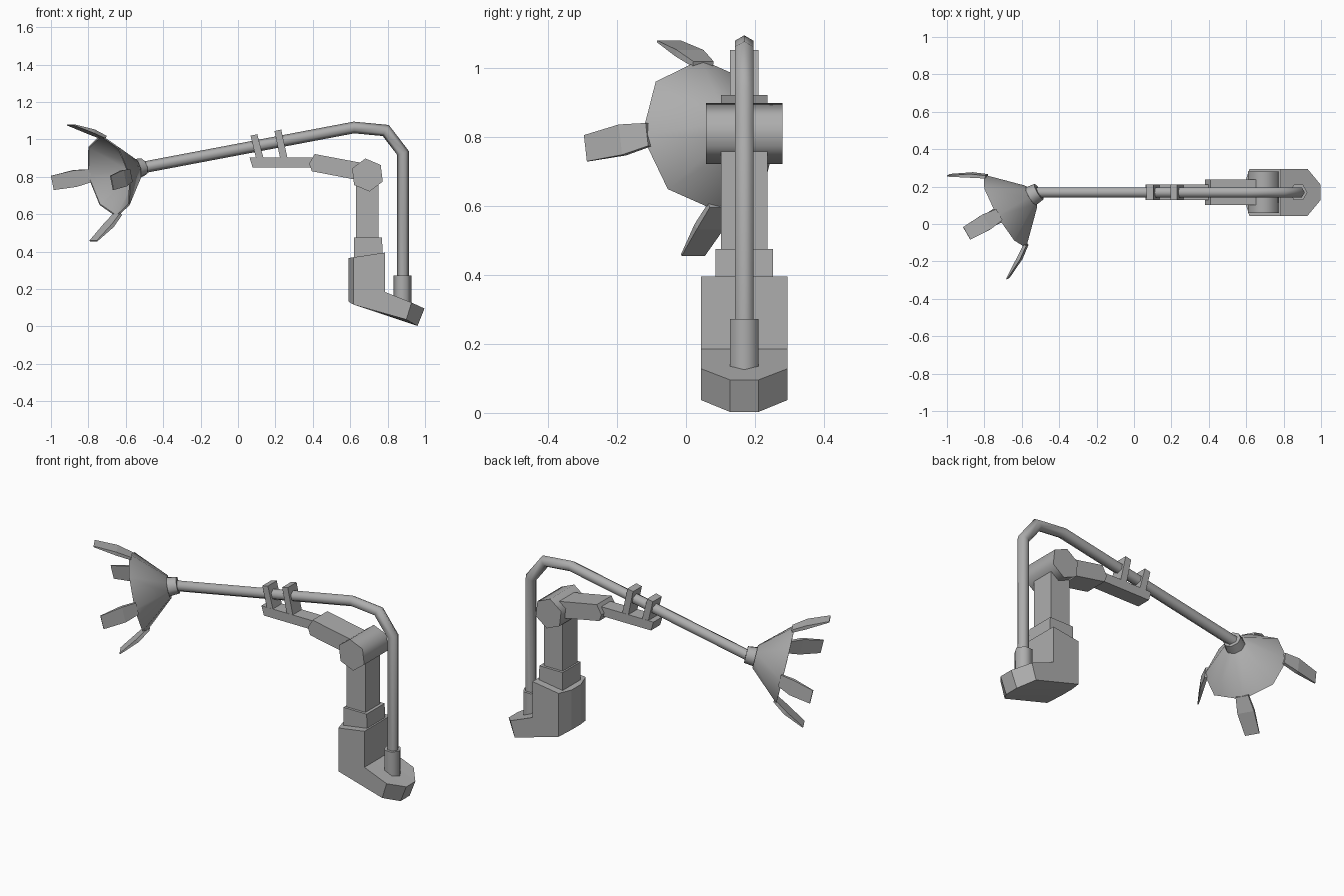
import bpy, bmesh, math
from mathutils import Vector

cube = bpy.data.objects.get("Cube")
if cube:
    bpy.data.objects.remove(cube)

grey = bpy.data.materials.new("plain grey")
grey.use_nodes = True
COLOUR = (0.42, 0.42, 0.42, 1)
grey.diffuse_color = COLOUR
grey.node_tree.nodes["Principled BSDF"].inputs["Base Color"].default_value = COLOUR

MID = 0.169  # y of the arm's centre plane


def loft(name, rings, smooth=None):
    """Skin a series of equal rings and cap both ends."""
    bm = bmesh.new()
    loops = [[bm.verts.new(p) for p in ring] for ring in rings]
    n = len(loops[0])
    for a, b in zip(loops, loops[1:]):
        for i in range(n):
            j = (i + 1) % n
            bm.faces.new((a[i], a[j], b[j], b[i]))
    bm.faces.new(loops[0])
    bm.faces.new(loops[-1])
    bmesh.ops.recalc_face_normals(bm, faces=bm.faces)
    mesh = bpy.data.meshes.new(name)
    bm.to_mesh(mesh)
    bm.free()
    mesh.materials.append(grey)
    obj = bpy.data.objects.new(name, mesh)
    bpy.context.collection.objects.link(obj)
    if smooth:
        bpy.ops.object.select_all(action='DESELECT')
        obj.select_set(True)
        bpy.context.view_layer.objects.active = obj
        bpy.ops.object.shade_smooth_by_angle(angle=math.radians(smooth))
    return obj


def plate(name, profile, half, smooth=None):
    """Extrude an x-z profile symmetrically about the centre plane."""
    return loft(name, [[(x, MID + s * half, z) for x, z in profile] for s in (-1, 1)], smooth)


def ring(centre, u, v, r, n, start=0.0):
    angles = [start + i * math.tau / n for i in range(n)]
    return [centre + r * (math.cos(t) * u + math.sin(t) * v) for t in angles]


X, Y, Z = Vector((1, 0, 0)), Vector((0, 1, 0)), Vector((0, 0, 1))

# Base: boot-shaped block with chamfered toe and heel
side = [(.617, .37), (.785, .395), (.785, .185), (.928, .128), (.90, .037), (.617, .117)]
core = [(.59, .366), (.785, .395), (.785, .185), (.997, .096), (.96, .003), (.59, .134)]
loft("base", [[(x, MID + o, z) for x, z in p]
              for o, p in ((-.125, side), (-.042, core), (.042, core), (.125, side))])

# Column
plate("column_collar", [(.62, .34), (.775, .34), (.77, .475), (.62, .475)], .083)
plate("column", [(.63, .45), (.752, .45), (.752, .8), (.63, .8)], .068)

# Elbow
elbow = Vector((.692, MID, .81))
loft("elbow_joint", [ring(elbow + Y * s * .111, X, Z, .089, 6, math.radians(37))
                     for s in (-1, 1)], 65)

# Forearm and cradle
plate("forearm", [(.41, .922), (.66, .875), (.63, .785), (.395, .83), (.38, .87)], .068, 40)
plate("cradle_tray", [(.062, .903), (.40, .903), (.40, .85), (.078, .85)], .042)
for i, (x, z) in enumerate(((.067, 1.02), (.195, 1.045))):
    plate(f"cradle_prong_{i + 1}",
          [(x, z), (x + .036, z + .008), (x + .072, .89), (x + .032, .89)], .041)

# Bent pipe with mitred corners
path = [Vector((x, MID, z)) for x, z in
        ((-.52, .848), (.62, 1.064), (.79, 1.048), (.882, .928), (.882, .15))]
rings = []
for i, p in enumerate(path):
    before = (p - path[i - 1]).normalized() if i else None
    after = (path[i + 1] - p).normalized() if i + 1 < len(path) else None
    before, after = before or after, after or before
    tangent = (before + after).normalized()
    across = Vector((-tangent.z, 0, tangent.x)) / tangent.dot(after)
    rings.append(ring(p, across, Y, .031, 6))
loft("pipe", rings, 65)
foot = Vector((.879, MID, 0))
loft("pipe_socket", [ring(foot + Z * z, X, Y, .048, 6) for z in (.1, .272)], 65)

# Nozzle frame: axis points out of the mouth
axis = Vector((-.845, -.488, -.22)).normalized()
level = axis.cross(Z).normalized() * -1
up = level.cross(axis).normalized()
if up.z < 0:
    up = -up
mouth = Vector((-.69, .068, .805))


def nozzle_ring(d, r, n=8):
    return ring(mouth + axis * d, level, up, r, n)


loft("nozzle_cone", [nozzle_ring(-.165, .066), nozzle_ring(0, .226),
                     nozzle_ring(.001, .216), nozzle_ring(-.15, .056)], 50)
loft("nozzle_collar", [nozzle_ring(-.215, .048), nozzle_ring(-.155, .056)], 50)

# Four bent prongs around the mouth
for i, (out, wide) in enumerate(((level, up), (up, level), (-level, up), (-up, level))):
    sections = ((-.01, .21, .034, .008), (.06, .258, .045, .01), (.17, .318, .039, .003))
    skin = []
    for d, r, w, t in sections:
        p = mouth + axis * d + out * r
        thick = (out - axis * .5).normalized() * t
        skin.append([p + wide * w + thick, p - wide * w + thick,
                     p - wide * w - thick, p + wide * w - thick])
    loft(f"nozzle_prong_{i + 1}", skin)
